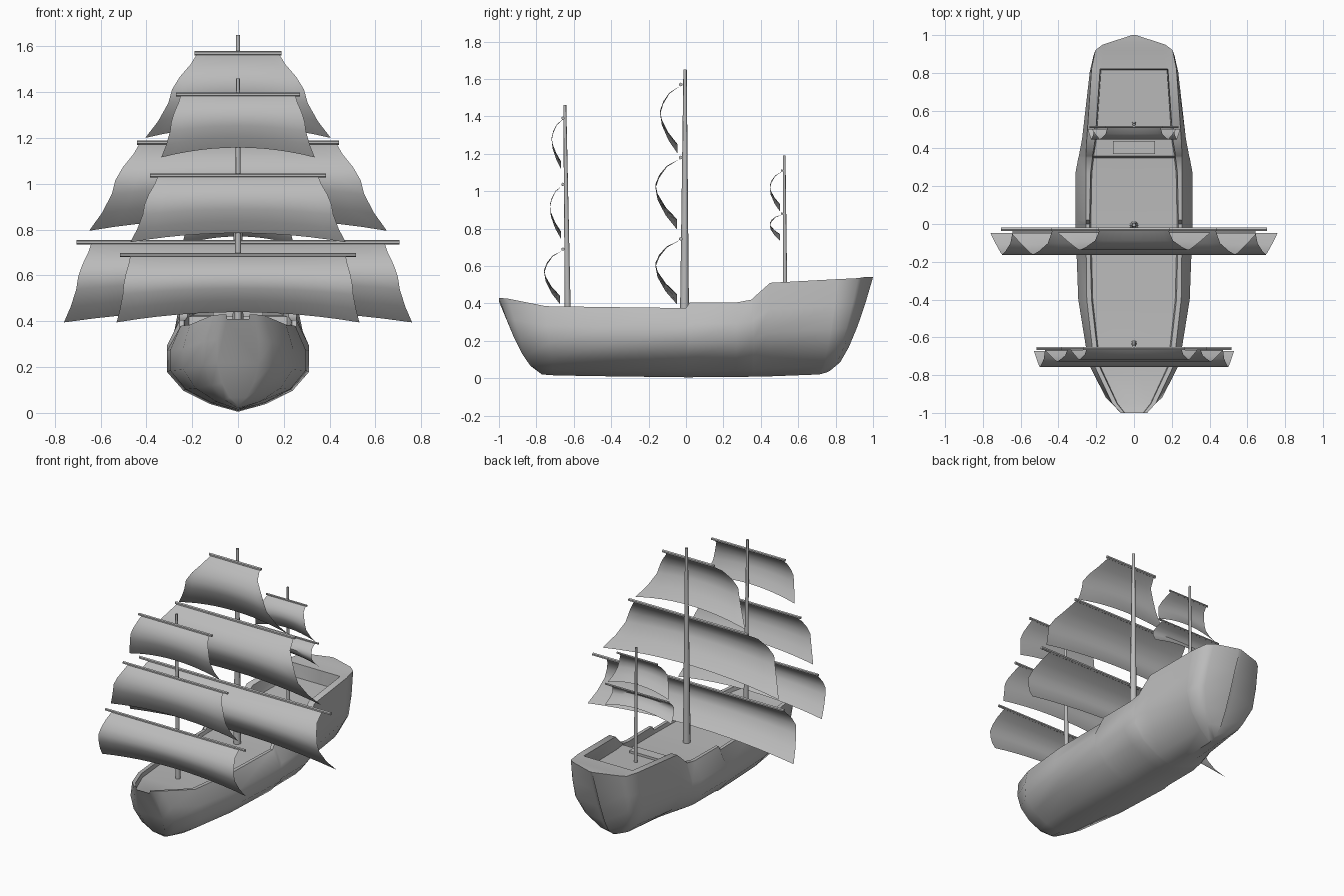
import bpy, bmesh
from math import radians
from mathutils import Vector

if "Cube" in bpy.data.objects:
    bpy.data.objects.remove(bpy.data.objects["Cube"])

# Single grey material
grey = bpy.data.materials.new("plain_grey")
grey.use_nodes = True
grey.diffuse_color = (0.5, 0.5, 0.5, 1)
grey.node_tree.nodes["Principled BSDF"].inputs["Base Color"].default_value = (0.5, 0.5, 0.5, 1)


def add_object(name, bm, recalc=True):
    if recalc:
        bmesh.ops.recalc_face_normals(bm, faces=bm.faces)
    mesh = bpy.data.meshes.new(name)
    bm.to_mesh(mesh)
    bm.free()
    mesh.materials.append(grey)
    obj = bpy.data.objects.new(name, mesh)
    bpy.context.collection.objects.link(obj)
    bpy.ops.object.select_all(action="DESELECT")
    obj.select_set(True)
    bpy.context.view_layer.objects.active = obj
    bpy.ops.object.shade_smooth_by_angle(angle=radians(45))
    return obj


def bridge(bm, rows, closed=False):
    for a, b in zip(rows, rows[1:]):
        n = len(a)
        for i in range(n if closed else n - 1):
            j = (i + 1) % n
            bm.faces.new((a[i], b[i], b[j], a[j]))


def spar(name, start, end, r1, r2, sides=8):
    start, end = Vector(start), Vector(end)
    axis = end - start
    bm = bmesh.new()
    bmesh.ops.create_cone(bm, cap_ends=True, segments=sides, radius1=r1, radius2=r2, depth=axis.length)
    bm.transform(axis.to_track_quat("Z", "Y").to_matrix().to_4x4())
    bmesh.ops.translate(bm, verts=bm.verts, vec=(start + end) / 2)
    return add_object(name, bm)


# Hull: keel y, rail y, widest half, rail half, inner half, keel z, rail z, deck z
stations = [
    (-.78, -1.0, .09, .07, .05, .03, .43, .41),
    (-.77, -.95, .15, .115, .09, .02, .425, .385),
    (-.70, -.75, .24, .21, .185, .015, .385, .36),
    (-.40, -.40, .295, .25, .225, .01, .38, .355),
    (0, 0, .31, .255, .235, .005, .375, .355),
    (.02, .02, .31, .255, .235, .005, .405, .355),
    (.27, .27, .31, .255, .23, .007, .405, .36),
    (.35, .35, .295, .255, .22, .008, .42, .365),
    (.36, .36, .292, .255, .22, .008, .43, .42),
    (.45, .45, .275, .25, .205, .01, .51, .425),
    (.71, .815, .235, .225, .18, .02, .53, .44),
    (.711, .82, .235, .225, .18, .02, .53, .53),
    (.75, .92, .215, .205, .16, .03, .535, .535),
    (.76, .95, .18, .165, .12, .035, .54, .54),
    (.77, 1.0, .01, .01, .005, .04, .54, .54),
]
section = [(0, 0), (.09, .39), (.25, .77), (.47, 1), (.72, 1)]

bm = bmesh.new()
rings = []
for yk, yr, wide, rail, inner, zk, zr, zd in stations:
    half = [(wide * w, yk + (yr - yk) * h ** .6, zk + (zr - zk) * h) for h, w in section]
    half += [(rail, yr, zr), (inner, yr, zr), (inner * .97, yr, zd), (0, yr, zd)]
    loop = half + [(-x, y, z) for x, y, z in half[-2:0:-1]]
    rings.append([bm.verts.new(p) for p in loop])
bridge(bm, rings, closed=True)
bm.faces.new(rings[0])
bm.faces.new(rings[-1][::-1])
bmesh.ops.remove_doubles(bm, verts=bm.verts, dist=.0001)
add_object("hull", bm)

# Low step on the raised aft deck
bm = bmesh.new()
bmesh.ops.create_cube(bm, size=1)
bmesh.ops.scale(bm, verts=bm.verts, vec=(.22, .07, .03))
bmesh.ops.translate(bm, verts=bm.verts, vec=(0, .405, .425))
add_object("deck_step", bm)

# Sail profile: drop, forward bulge, side widening
billow = [(0, 0, 0), (.12, .55, .12), (.27, .85, .33), (.42, 1, .48),
          (.58, .92, .55), (.8, .6, .75), (1, .15, 1)]


def sail(name, y, top, top_half, foot_half, corner, foot_mid, depth):
    bm = bmesh.new()
    rows = []
    for drop, bulge, widen in billow:
        half = top_half + (foot_half - top_half) * widen
        row = []
        for i in range(-6, 7):
            u = i / 6
            foot = foot_mid + (corner - foot_mid) * u * u
            row.append(bm.verts.new((half * u, y - depth * bulge, top + (foot - top) * drop)))
        rows.append(row)
    bridge(bm, rows)
    return add_object(name, bm, recalc=False)


# Masts with their yards and sails
# yard z, yard half, sail top half, foot half, corner z, foot middle z, depth
rig = {
    "main": ((0, -.008, .34), (0, -.005, 1.65), .024, .009, -.028, .010, [
        (.745, .705, .64, .76, .395, .45, .135),
        (1.18, .44, .43, .65, .795, .85, .135),
        (1.57, .19, .18, .405, 1.2, 1.25, .11)]),
    "fore": ((0, -.632, .34), (0, -.648, 1.46), .016, .008, -.658, .009, [
        (.69, .515, .47, .53, .395, .44, .10),
        (1.037, .385, .35, .47, .745, .785, .07),
        (1.39, .27, .25, .335, 1.115, 1.158, .06)]),
    "aft": ((0, .53, .41), (0, .525, 1.19), .012, .007, .513, .007, [
        (.88, .235, .21, .245, .735, .77, .065),
        (1.11, .15, .14, .225, .89, .93, .065)]),
}
levels = ("lower", "middle", "upper")
for name, (foot, head, r1, r2, y, yard_r, sails) in rig.items():
    spar(name + "_mast", foot, head, r1, r2)
    for level, (z, yard_half, top_half, foot_half, corner, mid, depth) in zip(levels, sails):
        spar(f"{name}_{level}_yard", (-yard_half, y, z), (yard_half, y, z), yard_r, yard_r, 6)
        sail(f"{name}_{level}_sail", y, z - .005, top_half, foot_half, corner, mid, depth)
